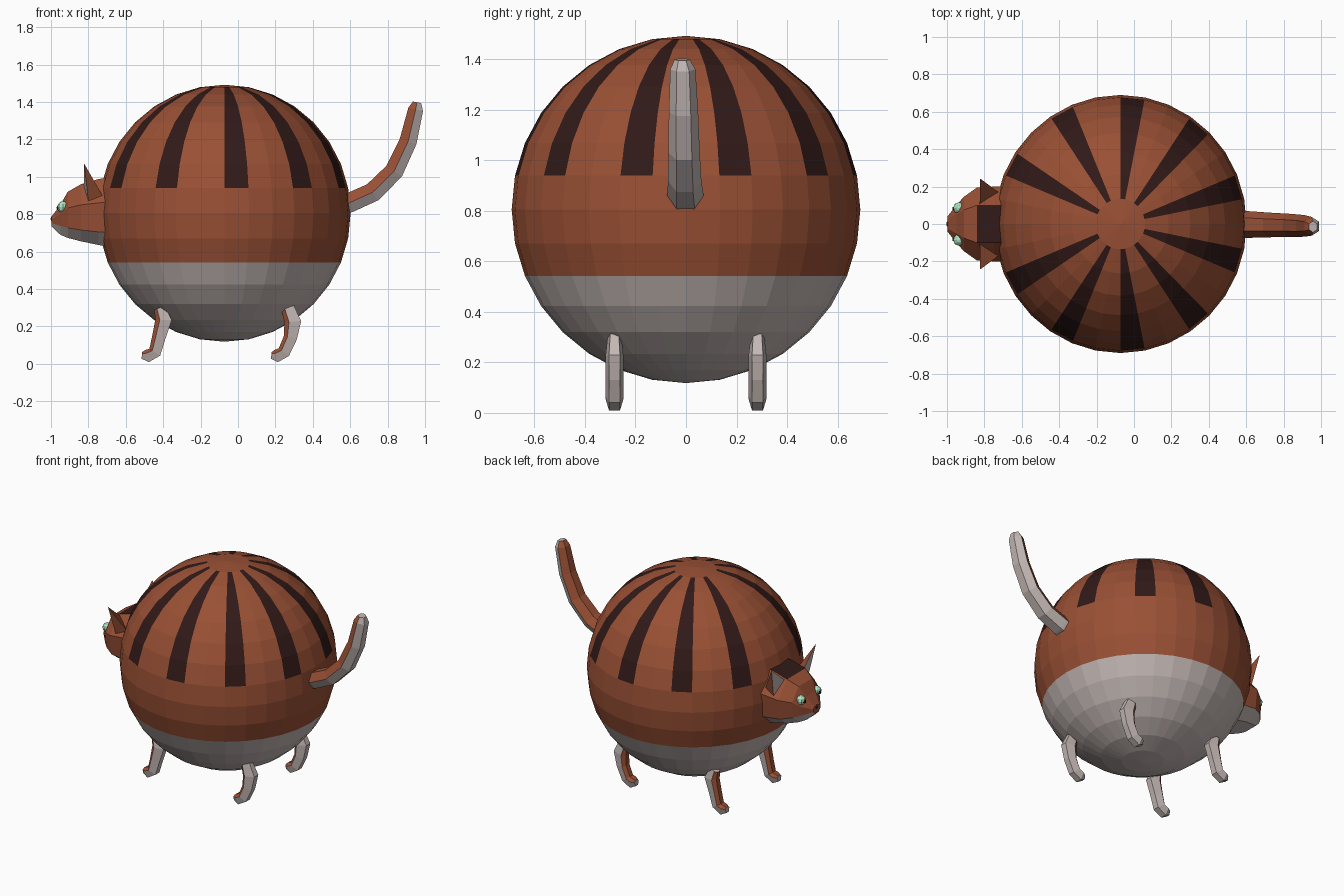
import bpy, bmesh, math
from mathutils import Vector, Matrix

if "Cube" in bpy.data.objects:
    bpy.data.objects.remove(bpy.data.objects["Cube"])


def mat(name, rgb):
    m = bpy.data.materials.new(name)
    m.diffuse_color = (*rgb, 1)
    m.use_nodes = True
    m.node_tree.nodes["Principled BSDF"].inputs["Base Color"].default_value = m.diffuse_color
    return m


FUR, PALE, DARK, MINT, BLACK, ROSE = range(6)
MATS = [mat("fur", (0.32, 0.08, 0.035)), mat("pale", (0.55, 0.48, 0.46)),
        mat("dark", (0.03, 0.010, 0.009)), mat("mint", (0.42, 0.78, 0.55)),
        mat("black", (0.01, 0.01, 0.01)), mat("rose", (0.12, 0.02, 0.03))]


def finish(bm, name):
    bmesh.ops.recalc_face_normals(bm, faces=bm.faces)
    me = bpy.data.meshes.new(name)
    bm.to_mesh(me)
    bm.free()
    for m in MATS:
        me.materials.append(m)
    ob = bpy.data.objects.new(name, me)
    bpy.context.collection.objects.link(ob)
    return ob


def loft(name, rings, colour, cap):
    """Skin rings of points; colour(segment, side) gives the material."""
    bm = bmesh.new()
    vs = [[bm.verts.new(p) for p in r] for r in rings]
    n = len(vs[0])
    for s in range(len(vs) - 1):
        for i in range(n):
            j = (i + 1) % n
            f = bm.faces.new((vs[s][i], vs[s][j], vs[s + 1][j], vs[s + 1][i]))
            f.material_index = colour(s, i)
    for r in (vs[0], vs[-1]):
        bm.faces.new(r).material_index = cap
    return finish(bm, name)


def limb(name, path, section, y, sign, lean=0.0):
    """Tube along (x, z, depth radius, side radius); fur on the inner side."""
    rings = []
    for k, (x, z, ra, rb) in enumerate(path):
        a, b = path[max(k - 1, 0)], path[min(k + 1, len(path) - 1)]
        t = Vector((b[0] - a[0], b[1] - a[1])).normalized()
        n = Vector((-t.y, t.x)) * sign
        yc = y + lean * k / (len(path) - 1)
        rings.append([(x + n.x * p * ra, yc + q * rb, z + n.y * p * ra)
                      for p, q in section])
    m = len(section)
    split = max(p for p, q in section if abs(q) == 1)
    return loft(name, rings, lambda s, i: FUR if
                section[i][0] + section[(i + 1) % m][0] > 2 * split else PALE, PALE)


def ball(name, loc, r, colour, u=8, v=6):
    bm = bmesh.new()
    bmesh.ops.create_uvsphere(bm, u_segments=u, v_segments=v, radius=r,
                              matrix=Matrix.Translation(loc))
    for f in bm.faces:
        f.material_index = colour
    return finish(bm, name)


# Round body with stripes on top and a pale belly
bm = bmesh.new()
bmesh.ops.create_uvsphere(bm, u_segments=32, v_segments=16, radius=1)
for f in bm.faces:
    c = f.calc_center_median()
    seg = int((math.atan2(c.y, c.x) % math.tau) / (math.tau / 32))
    ring = int(math.acos(max(-1, min(1, c.normalized().z))) / (math.pi / 16))
    if ring >= 10:
        f.material_index = PALE
    elif 1 <= ring < 7 and min(seg, 31 - seg) % 3 == 1 and min(seg, 31 - seg) < 15:
        f.material_index = DARK
bmesh.ops.scale(bm, vec=(0.675, 0.69, 0.687), verts=bm.verts)
bmesh.ops.translate(bm, vec=(-0.073, 0, 0.805), verts=bm.verts)
finish(bm, "body")

# Head: x, half width, crown half width, chin z, jaw z, crown z
sections = [(-0.66, 0.20, 0.10, 0.62, 0.70, 1.00),
            (-0.745, 0.20, 0.10, 0.635, 0.705, 0.988),
            (-0.84, 0.195, 0.10, 0.655, 0.715, 0.96),
            (-0.91, 0.145, 0.075, 0.673, 0.727, 0.92),
            (-0.95, 0.10, 0.05, 0.69, 0.738, 0.85),
            (-0.998, 0.04, 0.025, 0.735, 0.752, 0.785)]
rings = []
for x, w, c, zb, zj, zt in sections:
    half = [(c, zt), (w, zj + 0.55 * (zt - zj)), (w * 0.92, zj), (w * 0.5, zb)]
    rings.append([(x, y, z) for y, z in half] + [(x, -y, z) for y, z in reversed(half)])
loft("head", rings,
     lambda s, i: PALE if i in (2, 3, 4) else DARK if i == 7 and s < 2 else FUR, FUR)

# Ears, eyes, pupils
for side, tag in ((1, "left"), (-1, "right")):
    bm = bmesh.new()
    low, top, back, tip = [bm.verts.new((x, y * side, z)) for x, y, z in
                           ((-0.80, 0.19, 0.87), (-0.825, 0.10, 0.95),
                            (-0.725, 0.17, 0.90), (-0.822, 0.243, 1.07))]
    for tri, m in (((low, top, tip), PALE), ((top, back, tip), FUR),
                   ((back, low, tip), FUR), ((low, top, back), FUR)):
        bm.faces.new(tri).material_index = m
    finish(bm, tag + "_ear")
    ball(tag + "_eye", (-0.935, 0.085 * side, 0.838), 0.032, MINT)
    ball(tag + "_pupil", (-0.959, 0.083 * side, 0.834), 0.013, BLACK, 6, 4)

# Nose
ball("nose", (-0.985, 0, 0.775), 0.02, ROSE, 6, 4)

# Tail
hexagon = [(0, 1), (0.9, 0.5), (0.9, -0.5), (0, -1), (-0.9, -0.5), (-0.9, 0.5)]
limb("tail", [(0.50, 0.83, 0.058, 0.072), (0.60, 0.863, 0.058, 0.072),
              (0.72, 0.917, 0.058, 0.066), (0.835, 1.03, 0.056, 0.062),
              (0.91, 1.19, 0.052, 0.058), (0.95, 1.36, 0.045, 0.05),
              (0.957, 1.398, 0.025, 0.03)], hexagon, 0, 1, -0.015)

# Four legs
leg_section = [(0.45, 1), (1, 0.5), (1, -0.5), (0.45, -1), (-1, -0.6), (-1, 0.6)]
rear = [(0.265, 0.30, 0.035, 0.028), (0.293, 0.225, 0.045, 0.036),
        (0.280, 0.14, 0.036, 0.035), (0.245, 0.062, 0.034, 0.036),
        (0.205, 0.042, 0.034, 0.036), (0.178, 0.045, 0.018, 0.022)]
front = [(-0.42, 0.30, 0.03, 0.028), (-0.398, 0.235, 0.044, 0.036),
         (-0.424, 0.14, 0.036, 0.035), (-0.445, 0.062, 0.034, 0.036),
         (-0.485, 0.042, 0.034, 0.036), (-0.514, 0.045, 0.018, 0.022)]
for side, tag in ((1, "left"), (-1, "right")):
    limb(tag + "_rear_leg", rear, leg_section, 0.283 * side, -1)
    limb(tag + "_front_leg", front, leg_section, 0.283 * side, -1)
